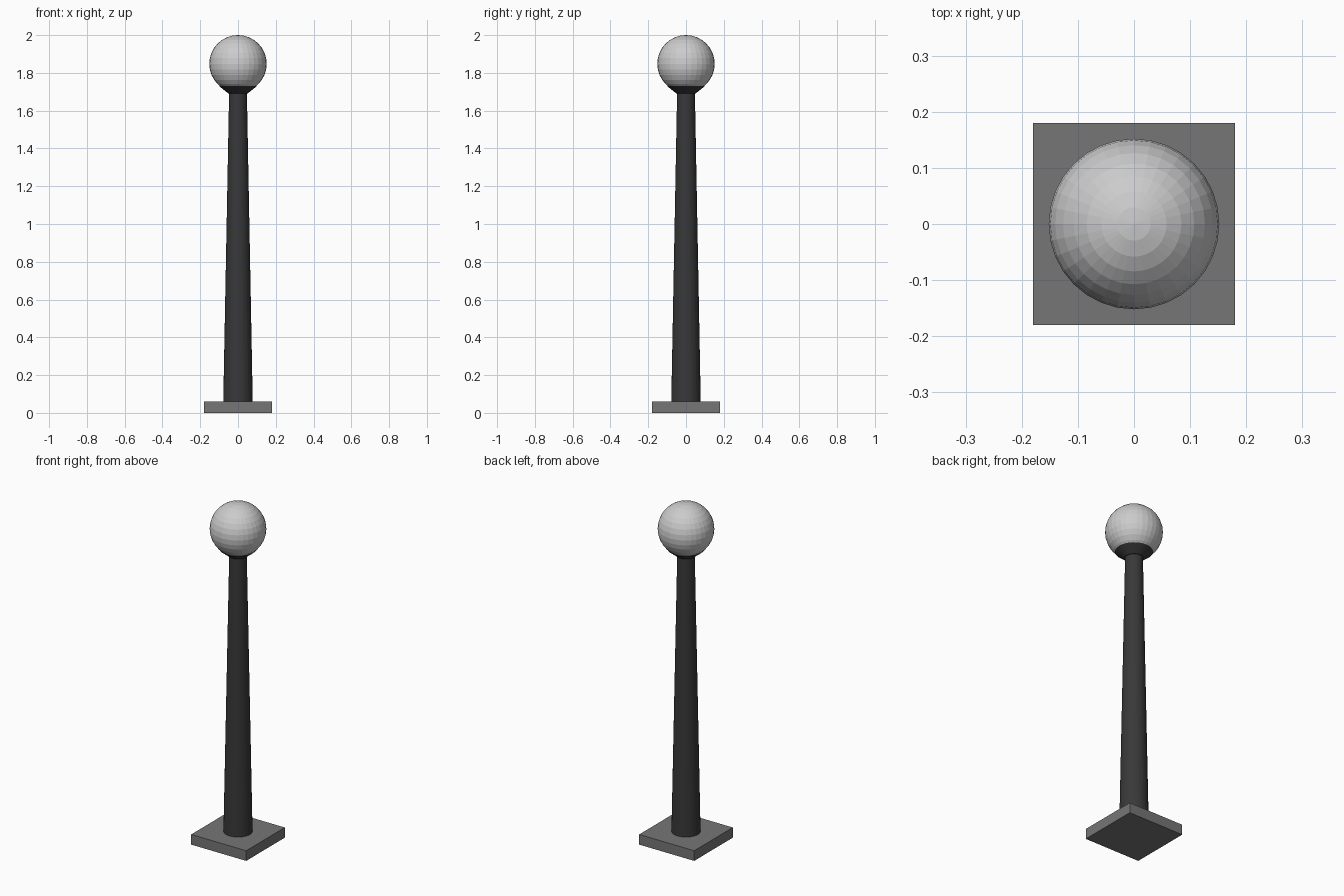
import bpy

if "Cube" in bpy.data.objects:
    bpy.data.objects.remove(bpy.data.objects["Cube"])


def finish(name, material=None):
    obj = bpy.context.object
    obj.name = name
    if material:
        obj.data.materials.append(material)
    return obj


def paint(name, value):
    mat = bpy.data.materials.new(name)
    mat.diffuse_color = (value, value, value, 1)
    mat.use_nodes = True
    mat.node_tree.nodes["Principled BSDF"].inputs["Base Color"].default_value = mat.diffuse_color
    return mat


def tapered(name, r_low, r_high, z_low, z_high, material):
    bpy.ops.mesh.primitive_cone_add(vertices=32, radius1=r_low, radius2=r_high,
                                    depth=z_high - z_low,
                                    location=(0, 0, (z_low + z_high) / 2))
    return finish(name, material)


stone = paint("grey_stone", 0.18)
iron = paint("dark_iron", 0.04)

# Square foot plate
bpy.ops.mesh.primitive_cube_add(size=1, location=(0, 0, 0.03))
bpy.context.object.scale = (0.36, 0.36, 0.06)
finish("base_plate", stone)

# Tapered post and the flared cup under the globe
tapered("post", 0.078, 0.047, 0.06, 1.70, iron)
tapered("globe_cup", 0.05, 0.10, 1.69, 1.73, iron)

# Faceted lamp globe
bpy.ops.mesh.primitive_uv_sphere_add(segments=32, ring_count=16, radius=0.152,
                                     location=(0, 0, 1.848))
finish("globe")
